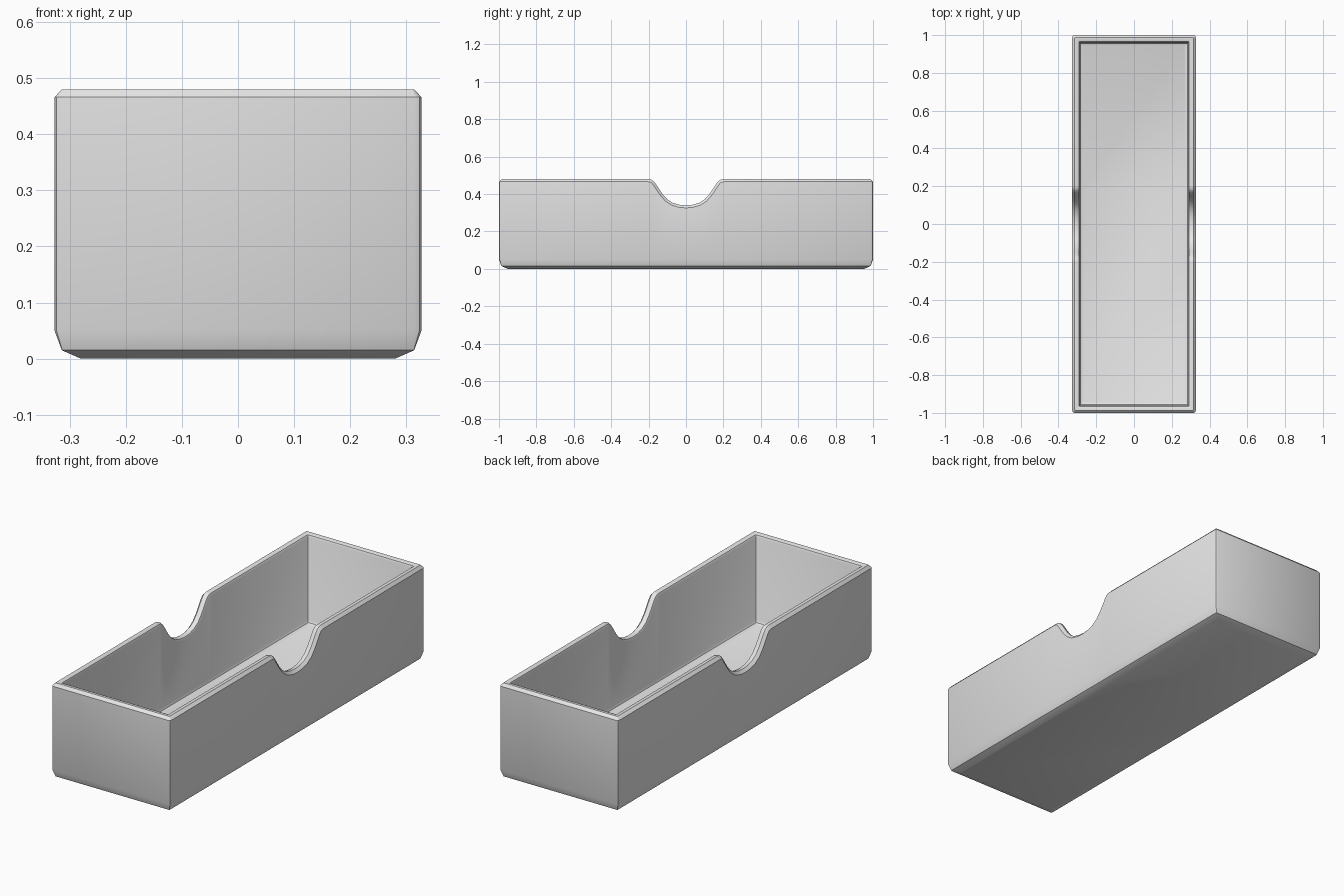
import bpy, bmesh, math

if "Cube" in bpy.data.objects:
    bpy.data.objects.remove(bpy.data.objects["Cube"], do_unlink=True)

HALF_W, HALF_L, HEIGHT = 0.327, 1.0, 0.48

mat = bpy.data.materials.new("light grey")
mat.use_nodes = True
grey = (0.8, 0.8, 0.8, 1)
mat.diffuse_color = grey
mat.node_tree.nodes["Principled BSDF"].inputs["Base Color"].default_value = grey

# Finger notch profile (y, z), mirrored about the middle
half = [(0, 0.34), (0.035, 0.343), (0.07, 0.353), (0.1, 0.372), (0.125, 0.4),
        (0.148, 0.434), (0.165, 0.459), (0.176, 0.471), (0.188, 0.478), (0.205, HEIGHT)]
notch = [(-y, z) for y, z in reversed(half[1:])] + half


def notch_normal(i):
    """Upward normal of the notch profile at point i."""
    if i in (0, len(notch) - 1):
        return 0, 1
    (y0, z0), (y1, z1) = notch[i - 1], notch[i + 1]
    length = math.hypot(y1 - y0, z1 - z0)
    return -(z1 - z0) / length, (y1 - y0) / length


def ring(inset, z=None, drop=0):
    """Box outline at a given inset; follows the notched rim when z is None."""
    w, l = HALF_W - inset, HALF_L - inset
    r = max(0.012 - inset, 0.003)
    level = HEIGHT - drop if z is None else z

    def corner(sx, sy, start):
        return [(sx * (w - r) + r * math.cos(math.radians(start + a)),
                 sy * (l - r) + r * math.sin(math.radians(start + a)), level)
                for a in (0, 45, 90)]

    side = []
    for i, (y, top) in enumerate(notch):
        ny, nz = notch_normal(i)
        side.append((y - ny * drop, top - nz * drop) if z is None else (y, z))
    return (corner(1, -1, 270) + [(w, y, h) for y, h in side] + corner(1, 1, 0)
            + corner(-1, 1, 90) + [(-w, y, h) for y, h in reversed(side)]
            + corner(-1, -1, 180))


# Shell wrapped from the underside, over the rim and down to the floor
rings = [
    ring(0.047, 0), ring(0.013, 0.015), ring(0, 0.05),
    ring(0, drop=0.014), ring(0.013), ring(0.025),
    ring(0.035, drop=0.004), ring(0.039, drop=0.014),
    ring(0.039, 0.056), ring(0.044, 0.045), ring(0.055, 0.04),
]
bm = bmesh.new()
loops = [[bm.verts.new(p) for p in points] for points in rings]
count = len(loops[0])
for low, high in zip(loops, loops[1:]):
    for i in range(count):
        j = (i + 1) % count
        bm.faces.new((low[i], low[j], high[j], high[i]))
bm.faces.new(list(reversed(loops[0])))
bm.faces.new(loops[-1])
bmesh.ops.recalc_face_normals(bm, faces=bm.faces)

mesh = bpy.data.meshes.new("open_box")
bm.to_mesh(mesh)
bm.free()
mesh.materials.append(mat)
box = bpy.data.objects.new("open_box", mesh)
bpy.context.collection.objects.link(box)

bpy.ops.object.select_all(action="DESELECT")
box.select_set(True)
bpy.context.view_layer.objects.active = box
bpy.ops.object.shade_smooth_by_angle(angle=math.radians(35))
